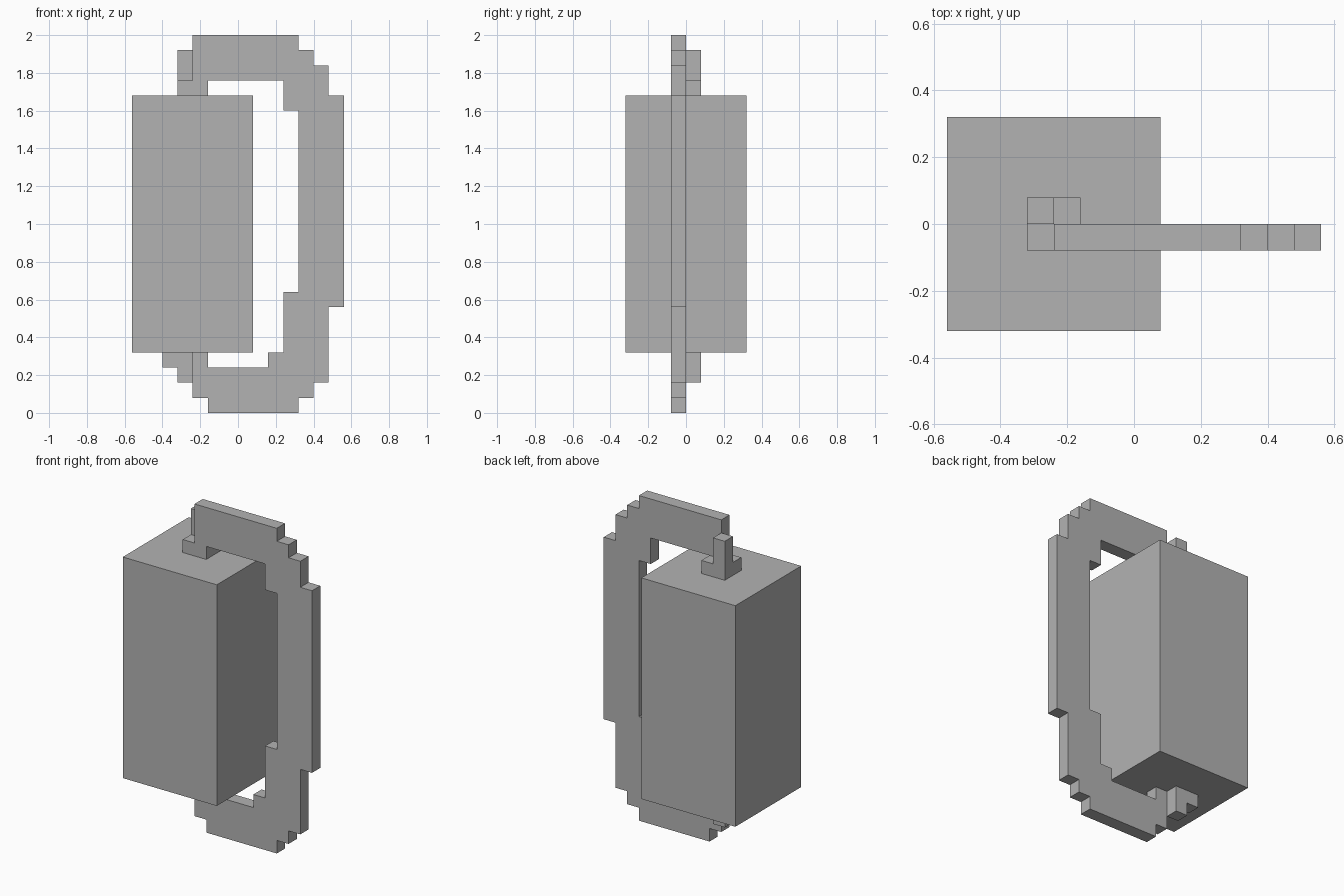
import bpy
import bmesh

U = 0.08  # size of one block

cube = bpy.data.objects.get("Cube")
if cube:
    bpy.data.objects.remove(cube, do_unlink=True)

grey = bpy.data.materials.new("plain grey")
grey.use_nodes = True
colour = (0.45, 0.45, 0.45, 1.0)
grey.diffuse_color = colour
grey.node_tree.nodes["Principled BSDF"].inputs["Base Color"].default_value = colour


def extrude_profile(name, outline, y0, y1):
    """Solid from an x-z outline in block units, spanning y0 to y1."""
    bm = bmesh.new()
    face = bm.faces.new([bm.verts.new((x * U, y0 * U, z * U)) for x, z in outline])
    moved = bmesh.ops.extrude_face_region(bm, geom=[face], use_keep_orig=True)["geom"]
    verts = [v for v in moved if isinstance(v, bmesh.types.BMVert)]
    bmesh.ops.translate(bm, verts=verts, vec=(0, (y1 - y0) * U, 0))
    bmesh.ops.recalc_face_normals(bm, faces=bm.faces)
    mesh = bpy.data.meshes.new(name)
    bm.to_mesh(mesh)
    bm.free()
    mesh.materials.append(grey)
    obj = bpy.data.objects.new(name, mesh)
    bpy.context.collection.objects.link(obj)
    return obj


# Main block
extrude_profile("body", [(-7, 4), (1, 4), (1, 21), (-7, 21)], -4, 4)

# Stepped handle: outer edge from the bottom up, then inner edge back down
outer = [(-2, 0), (4, 0), (4, 1), (5, 1), (5, 2), (6, 2), (6, 7), (7, 7),
         (7, 21), (6, 21), (6, 23), (5, 23), (5, 24), (4, 24), (4, 25), (-3, 25)]
inner = [(-3, 22), (-4, 22), (-4, 21), (-2, 21), (-2, 22), (3, 22), (3, 20),
         (4, 20), (4, 8), (3, 8), (3, 4), (2, 4), (2, 3), (-2, 3),
         (-2, 4), (-3, 4), (-3, 1), (-2, 1)]
extrude_profile("handle", outer + inner, -1, 0)

# Small stepped brackets behind the handle ends
extrude_profile("upper_bracket", [(-4, 21), (-2, 21), (-2, 22), (-3, 22),
                                  (-3, 24), (-4, 24)], 0, 1)
extrude_profile("lower_bracket", [(-4, 2), (-3, 2), (-3, 4), (-5, 4),
                                  (-5, 3), (-4, 3)], 0, 1)
